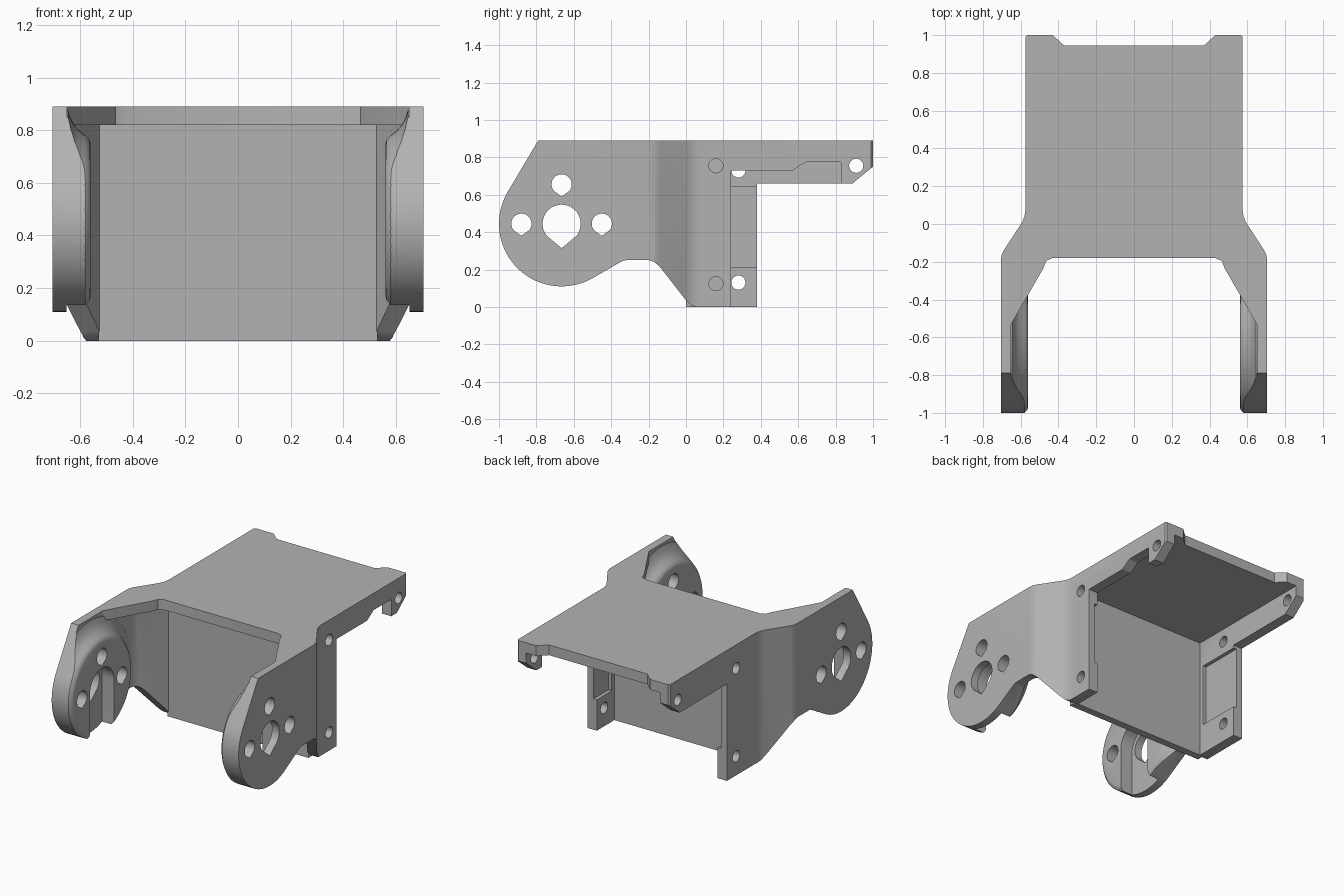
import bpy, bmesh
from math import sin, cos, radians, pi
from mathutils import Matrix

cube = bpy.data.objects.get("Cube")
if cube:
    bpy.data.objects.remove(cube, do_unlink=True)

grey = bpy.data.materials.new("matte grey")
grey.use_nodes = True
tone = (0.45, 0.45, 0.45, 1)
grey.diffuse_color = tone
grey.node_tree.nodes["Principled BSDF"].inputs["Base Color"].default_value = tone

TOP = 0.89
PIVOT_Y, PIVOT_Z, PIVOT_R = -0.665, 0.445, 0.335


def finish(name, bm):
    bmesh.ops.remove_doubles(bm, verts=bm.verts, dist=1e-5)
    bmesh.ops.recalc_face_normals(bm, faces=bm.faces)
    me = bpy.data.meshes.new(name)
    bm.to_mesh(me)
    bm.free()
    ob = bpy.data.objects.new(name, me)
    bpy.context.collection.objects.link(ob)
    me.materials.append(grey)
    return ob


def prism(name, pts, axis, lo, hi):
    """Extrude an outline: axis z takes (x, y) points, axis x takes (y, z)."""
    bm = bmesh.new()
    place = {"z": lambda p: (p[0], p[1], lo), "x": lambda p: (lo, p[0], p[1])}[axis]
    face = bm.faces.new([bm.verts.new(place(p)) for p in pts])
    out = bmesh.ops.extrude_face_region(bm, geom=[face])
    step = (0, 0, hi - lo) if axis == "z" else (hi - lo, 0, 0)
    bmesh.ops.translate(bm, vec=step, verts=[v for v in out["geom"] if isinstance(v, bmesh.types.BMVert)])
    return finish(name, bm)


def block(name, x, y, z):
    return prism(name, [(x[0], y[0]), (x[1], y[0]), (x[1], y[1]), (x[0], y[1])], "z", *z)


def arc(cy, cz, r, a0, a1, n):
    angles = [radians(a0 + (a1 - a0) * i / n) for i in range(n + 1)]
    return [(cy + r * cos(a), cz + r * sin(a)) for a in angles]


def combine(ob, other, op):
    mod = ob.modifiers.new("cut", "BOOLEAN")
    mod.operation, mod.object, mod.solver = op, other, "EXACT"
    bpy.context.view_layer.objects.active = ob
    bpy.ops.object.modifier_apply(modifier=mod.name)
    bpy.data.objects.remove(other, do_unlink=True)


def smooth(ob):
    bpy.ops.object.select_all(action="DESELECT")
    ob.select_set(True)
    bpy.context.view_layer.objects.active = ob
    bpy.ops.object.shade_smooth_by_angle(angle=radians(28))


# Outer edge in plan, back to front, shared by the plate and the walls
outer = [(0.565, 1), (0.575, 0.99), (0.575, 0.07), (0.58, 0.04), (0.592, 0.01),
         (0.69, -0.14), (0.701, -0.165), (0.705, -0.19)]

# Top plate with its forked front
half = [(0.37, 0.945), (0.43, 1)] + outer + [
    (0.705, -0.79), (0.65, -0.79), (0.65, -0.53), (0.48, -0.235), (0.465, -0.195), (0.43, -0.18)]
plate = prism("top_plate", half + [(-x, y) for x, y in reversed(half)], "z", 0.82, TOP)
smooth(plate)

# Cross wall under the plate
wall_edge = [(-0.53, 0), (0.53, 0), (0.53, 0.05), (-0.53, 0.05)]
prism("cross_wall", wall_edge, "z", 0, 0.83)

# Side walls: plan strip plus pivot boss, trimmed to the side outline
front = [(-0.79, TOP)] + arc(PIVOT_Y, PIVOT_Z, PIVOT_R, 150, 300, 36) + [
    (-0.34, 0.246), (-0.32, 0.25), (-0.2, 0.25), (-0.17, 0.24), (-0.14, 0.215),
    (0, 0.035), (0.025, 0.01), (0.055, 0)]
tail = [(0.89, 0.66), (1, 0.75), (1, TOP)]
left_back = [(0.24, 0), (0.24, 0.73), (0.57, 0.73), (0.64, 0.775), (0.83, 0.775), (0.83, 0.66)]
right_back = [(0.38, 0), (0.38, 0.66)]


def boss(s):
    """Round pivot boss that flares into the wall."""
    bm = bmesh.new()
    rings = [(0.56, 0.305), (0.565, 0.32), (0.58, 0.335), (0.6, 0.35),
             (0.62, 0.372), (0.635, 0.4), (0.645, 0.43), (0.68, 0.43)]
    loops = [[bm.verts.new((s * x, y, z)) for y, z in arc(PIVOT_Y, PIVOT_Z, r, 0, 360, 64)[:-1]]
             for x, r in rings]
    bm.faces.new(loops[0])
    bm.faces.new(loops[-1])
    for a, b in zip(loops, loops[1:]):
        for i in range(64):
            j = (i + 1) % 64
            bm.faces.new((a[i], a[j], b[j], b[i]))
    return finish("boss", bm)


def side(name, s, back, holes):
    span = sorted((s * 0.4, s * 0.8))
    strip = outer + [(0.705, -1.1), (0.65, -1.1), (0.65, -0.22), (0.635, -0.18),
                     (0.52, 0.01), (0.505, 0.04), (0.505, 1)]
    ob = prism(name, [(s * x, y) for x, y in strip], "z", -0.1, 1)
    combine(ob, boss(s), "UNION")
    combine(ob, prism("outline", front + back + tail, "x", *span), "INTERSECT")
    # Pocket inside the rear post, and open slot below the pivot
    pocket = block("pocket", sorted((s * 0.45, s * 0.53)), (0.08, 0.5), (0.21, 0.64))
    combine(ob, pocket, "DIFFERENCE")
    slot = arc(PIVOT_Y, PIVOT_Z, 0.13, 0, 180, 20)
    slot += [(PIVOT_Y - 0.13, 0), (PIVOT_Y + 0.13, 0)]
    combine(ob, prism("slot", slot, "x", *sorted((s * 0.5, s * 0.651))), "DIFFERENCE")
    # Pivot holes end in a point at the bottom
    drops = [(0, 0, 0.102, 1.28), (0, 0.21, 0.054, 1.2), (0.215, 0, 0.054, 1.2), (-0.215, 0, 0.054, 1.2)]
    for dy, dz, r, tip in drops:
        y, z = PIVOT_Y + dy, PIVOT_Z + dz
        pts = arc(y, z, r, -40, 220, 30) + [(y, z - r * tip)]
        combine(ob, prism("hole", pts, "x", *span), "DIFFERENCE")
    # Screw holes
    for y, z in holes:
        combine(ob, prism("hole", arc(y, z, 0.038, 0, 360, 24)[:-1], "x", *span), "DIFFERENCE")
    smooth(ob)


side("left_side_wall", 1, left_back, [(0.16, 0.755), (0.16, 0.125), (0.91, 0.755)])
side("right_side_wall", -1, right_back, [(0.28, 0.73), (0.28, 0.13), (0.91, 0.755)])
